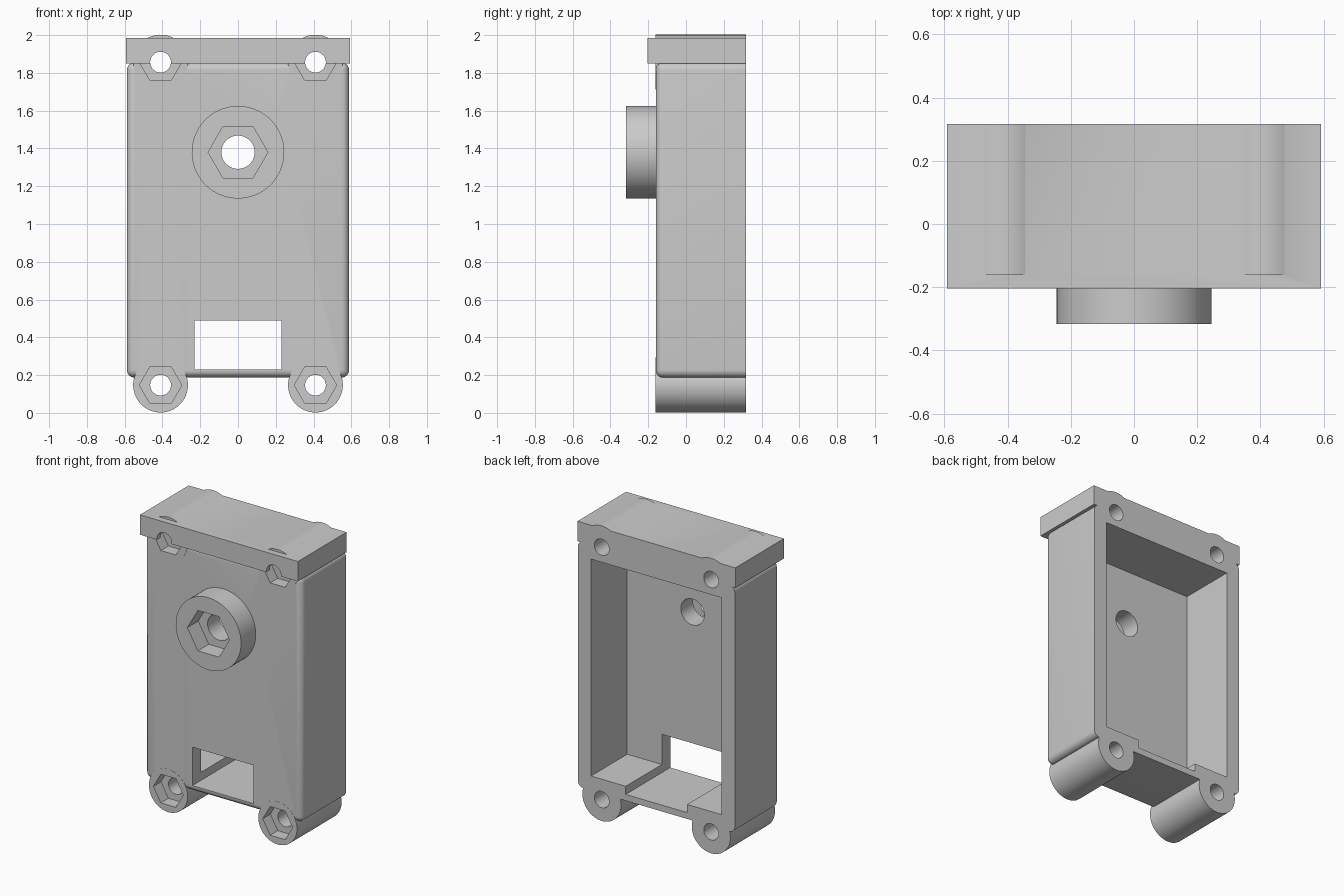
import bpy, bmesh, math
from mathutils import Matrix

cube = bpy.data.objects.get("Cube")
if cube:
    bpy.data.objects.remove(cube, do_unlink=True)

FRONT, BACK = -0.16, 0.317
BOSS_X, LOW_Z, HIGH_Z, HUB_Z = 0.41, 0.147, 1.857, 1.38

grey = bpy.data.materials.new("light grey plastic")
grey.use_nodes = True
grey.diffuse_color = (0.6, 0.6, 0.6, 1)
grey.node_tree.nodes["Principled BSDF"].inputs["Base Color"].default_value = (0.6, 0.6, 0.6, 1)


def finish(bm, name):
    bmesh.ops.recalc_face_normals(bm, faces=bm.faces)
    mesh = bpy.data.meshes.new(name)
    bm.to_mesh(mesh)
    bm.free()
    mesh.materials.append(grey)
    obj = bpy.data.objects.new(name, mesh)
    bpy.context.scene.collection.objects.link(obj)
    return obj


def box(name, x, y0, y1, z0, z1, radius=0):
    bm = bmesh.new()
    bmesh.ops.create_cube(bm, size=1)
    for v in bm.verts:
        v.co.x *= 2 * x
        v.co.y = y1 if v.co.y > 0 else y0
        v.co.z = z1 if v.co.z > 0 else z0
    if radius:
        bmesh.ops.bevel(bm, geom=bm.edges[:], offset=radius, segments=6,
                        profile=0.5, affect='EDGES')
    return finish(bm, name)


def rod(name, x, z, radius, y0, y1, sides=64):
    bm = bmesh.new()
    # Hexagon points lie left and right
    turn = Matrix.Rotation(math.pi / 2, 4, 'X') @ Matrix.Rotation(math.pi / 6, 4, 'Z')
    bmesh.ops.create_cone(bm, cap_ends=True, segments=sides, radius1=radius,
                          radius2=radius, depth=y1 - y0,
                          matrix=Matrix.Translation((x, (y0 + y1) / 2, z)) @ turn)
    return finish(bm, name)


def combine(target, tool, operation):
    mod = target.modifiers.new(tool.name, 'BOOLEAN')
    mod.operation, mod.solver, mod.object = operation, 'MANIFOLD', tool
    bpy.context.view_layer.objects.active = target
    bpy.ops.object.modifier_apply(modifier=mod.name)
    bpy.data.objects.remove(tool, do_unlink=True)


# Rounded case with its top plate, four screw bosses and front hub
corners = [(s * BOSS_X, z) for s in (-1, 1) for z in (LOW_Z, HIGH_Z)]
housing = box("housing", 0.588, FRONT, 0.5, 0.187, 1.855, 0.04)
combine(housing, box("top_plate", 0.592, -0.204, 0.52, 1.85, 1.985), 'UNION')
for x, z in corners:
    combine(housing, rod("screw_boss", x, z, 0.145, FRONT - 0.001, 0.45), 'UNION')
combine(housing, rod("front_hub", 0, HUB_Z, 0.245, -0.317, -0.1), 'UNION')

# Flat back, open cavity, and a window running on as a floor channel
combine(housing, box("back_trim", 1, BACK, 1, -1, 3), 'DIFFERENCE')
combine(housing, box("cavity", 0.49, -0.07, 0.6, 0.285, 1.755), 'DIFFERENCE')
combine(housing, box("window", 0.23, -0.5, 0.65, 0.23, 0.49), 'DIFFERENCE')

# Screw holes with hexagonal nut pockets
for x, z in corners:
    combine(housing, rod("nut_pocket", x, z, 0.112, FRONT - 0.005, -0.08, 6), 'DIFFERENCE')
    combine(housing, rod("screw_hole", x, z, 0.055, -0.5, 0.5, 40), 'DIFFERENCE')
combine(housing, rod("hub_pocket", 0, HUB_Z, 0.158, -0.5, -0.2, 6), 'DIFFERENCE')
combine(housing, rod("hub_hole", 0, HUB_Z, 0.088, -0.6, 0.1, 48), 'DIFFERENCE')

# Smooth the curved walls and keep the edges crisp
bpy.ops.object.select_all(action='DESELECT')
housing.select_set(True)
bpy.context.view_layer.objects.active = housing
bpy.ops.object.shade_smooth_by_angle(angle=math.radians(30))
